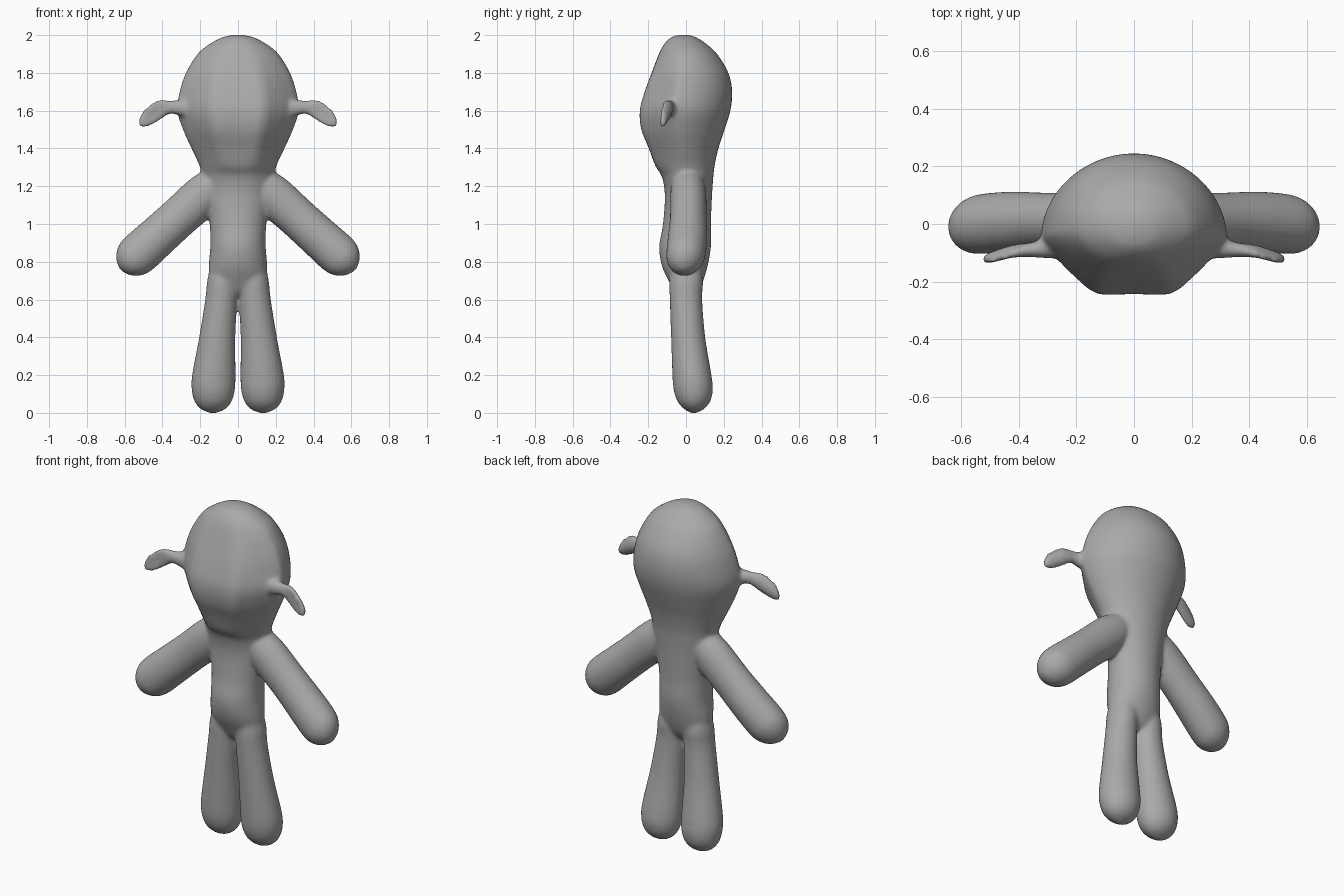
import bpy, bmesh, math
from mathutils import Vector

if "Cube" in bpy.data.objects:
    bpy.data.objects.remove(bpy.data.objects["Cube"])

SEG = 48
bm = bmesh.new()


def dense(rows, n=5):
    """Catmull-Rom interpolation between the key cross-sections."""
    out = []
    for i in range(len(rows) - 1):
        a, b, c, d = (rows[max(0, min(len(rows) - 1, j))] for j in (i - 1, i, i + 1, i + 2))
        for k in range(n):
            t = k / n
            out.append([0.5 * (2 * q + (r - p) * t + (2 * p - 5 * q + 4 * r - s) * t * t
                               + (3 * q - p - 3 * r + s) * t ** 3)
                        for p, q, r, s in zip(a, b, c, d)])
    return out + [list(rows[-1])]


def loft(rings):
    """Closed skin through a list of point rings."""
    vs = [[bm.verts.new(p) for p in ring] for ring in rings]
    faces = []
    for a, b in zip(vs, vs[1:]):
        for i in range(SEG):
            j = (i + 1) % SEG
            faces.append(bm.faces.new((a[i], a[j], b[j], b[i])))
    faces += [bm.faces.new(vs[0]), bm.faces.new(vs[-1])]
    bmesh.ops.recalc_face_normals(bm, faces=faces)


angles = [2 * math.pi * i / SEG for i in range(SEG)]

# Flat face with angled cheeks: depth against sideways distance
FACE = [(0, .97), (.3, .985), (.44, .97), (.72, .55), (.92, .2), (1, 0)]


def face_depth(u):
    for (a, p), (b, q) in zip(FACE, FACE[1:]):
        if u <= b:
            return p + (q - p) * (u - a) / (b - a)
    return 0


# Head and torso: z, half width, front y, back y, widest y, face flatness
trunk = [
    (2.002, .02, -.035, .01, -.01, 0), (1.988, .085, -.08, .055, -.01, 0),
    (1.95, .155, -.118, .112, -.01, .1), (1.9, .215, -.145, .165, -.015, .3),
    (1.8, .276, -.185, .225, -.03, .7), (1.7, .31, -.222, .245, -.045, 1),
    (1.6, .322, -.248, .235, -.05, 1), (1.5, .292, -.24, .205, -.045, 1),
    (1.4, .247, -.2, .172, -.03, .8), (1.31, .205, -.165, .152, -.01, .4),
    (1.25, .19, -.128, .145, 0, .1), (1.15, .17, -.112, .138, 0, 0),
    (1.0, .15, -.122, .132, 0, 0), (.88, .147, -.142, .132, 0, 0),
    (.78, .155, -.128, .115, 0, 0), (.69, .15, -.088, .088, 0, 0),
    (.64, .11, -.06, .06, 0, 0), (.62, .04, -.03, .03, 0, 0)]
rings = []
for z, w, yf, yb, yc, flat in dense(trunk):
    ring = []
    for a in angles:
        c, s = math.cos(a), math.sin(a)
        if s >= 0:
            y = yc + (yb - yc) * s
        else:
            depth = -s + (face_depth(abs(c)) + s) * flat
            y = yc + (yf - yc) * depth
        ring.append((w * c, y, z))
    rings.append(ring)
loft(rings)

# Leg: z, centre x, half width, front y, back y
leg = [(.8, .08, .06, -.07, .07), (.7, .083, .08, -.088, .09), (.6, .089, .085, -.086, .086),
       (.4, .11, .096, -.079, .102), (.2, .128, .115, -.072, .135), (.12, .131, .114, -.065, .142),
       (.06, .132, .098, -.045, .128), (.02, .132, .065, -.01, .095), (-.002, .132, .015, .03, .05)]

# Arm: distance from shoulder, radius, half depth, centre y
arm = [(0, .09, .085, .01), (.12, .11, .095, .012), (.3, .108, .097, .012), (.45, .11, .104, .008),
       (.58, .112, .104, 0), (.64, .098, .092, -.006), (.685, .062, .06, -.01), (.708, .015, .015, -.012)]
shoulder = Vector((.096, 0, 1.232))
along, across = Vector((.741, 0, -.671)), Vector((.671, 0, .741))

# Ear: x, centre y, centre z, half depth, half height, cupping
ear = [(.25, -.07, 1.61, .05, .055, 0), (.31, -.083, 1.615, .036, .043, 0),
       (.36, -.09, 1.618, .026, .036, 0), (.42, -.094, 1.602, .022, .057, 4),
       (.47, -.107, 1.573, .02, .056, 5), (.505, -.118, 1.552, .018, .042, 5),
       (.525, -.124, 1.535, .012, .018, 0)]

for side in (1, -1):
    loft([[(side * (x + w * math.cos(a)),
            (yf + yb) / 2 + (yb - yf) / 2 * math.sin(a), z) for a in angles]
          for z, x, w, yf, yb in dense(leg)])
    rings = []
    for t, r, d, y in dense(arm):
        ring = []
        for a in angles:
            p = shoulder + along * t + across * (r * math.cos(a))
            ring.append((side * p.x, y + d * math.sin(a), p.z))
        rings.append(ring)
    loft(rings)
    loft([[(side * x, y + d * math.cos(a) - cup * (h * math.sin(a)) ** 2, z + h * math.sin(a))
           for a in angles] for x, y, z, d, h, cup in dense(ear)])

mesh = bpy.data.meshes.new("figure_body")
bm.to_mesh(mesh)
bm.free()
body = bpy.data.objects.new("figure_body", mesh)
bpy.context.collection.objects.link(body)

grey = bpy.data.materials.new("plain grey")
grey.diffuse_color = (.4, .4, .4, 1)
grey.use_nodes = True
grey.node_tree.nodes["Principled BSDF"].inputs["Base Color"].default_value = grey.diffuse_color
mesh.materials.append(grey)

# Fuse the limbs into one skin and soften the joints
fuse = body.modifiers.new("fuse", 'REMESH')
fuse.mode = 'VOXEL'
fuse.voxel_size = .01
fuse.use_smooth_shade = True
soften = body.modifiers.new("soften", 'SMOOTH')
soften.factor = .5
soften.iterations = 10
